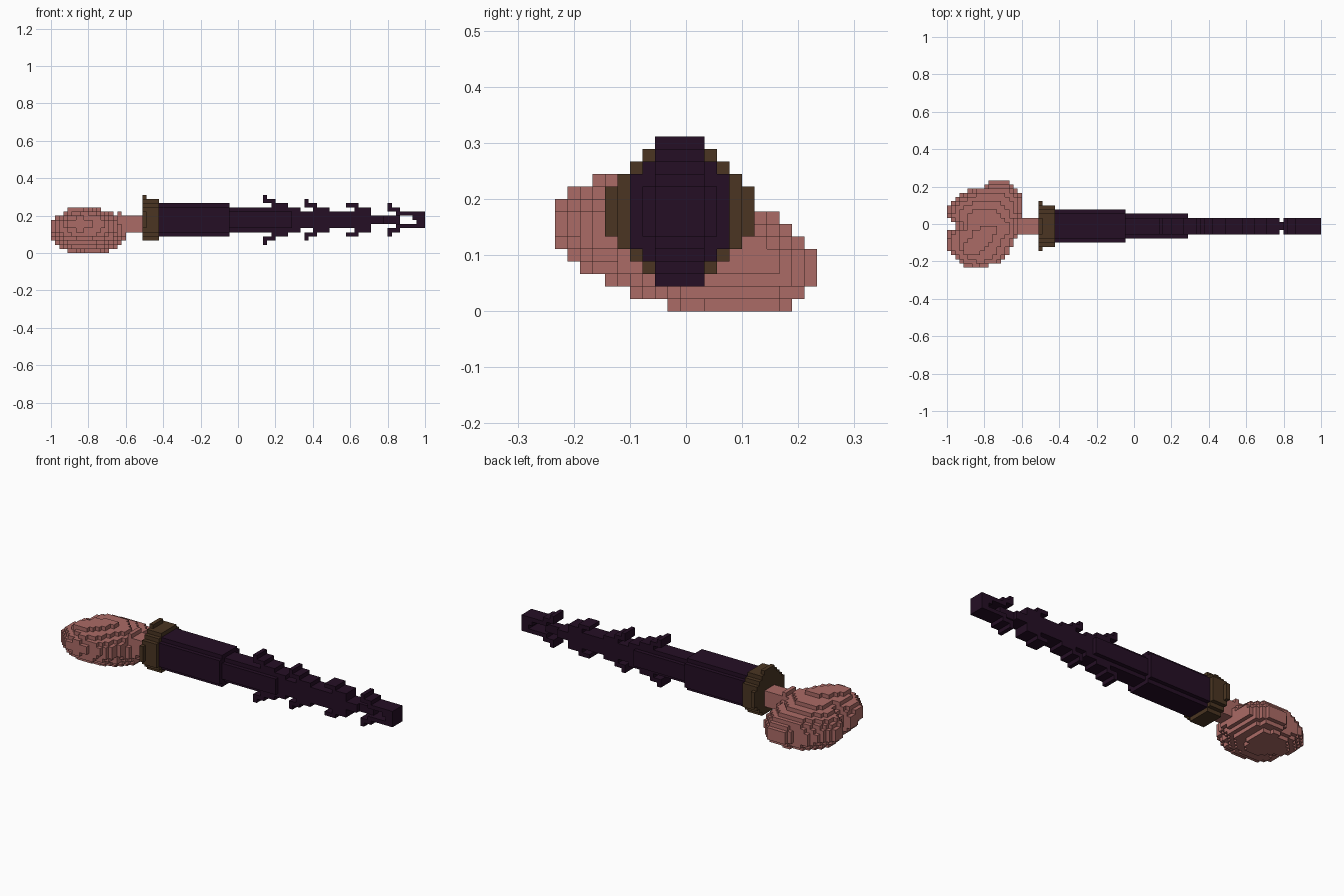
import bpy, bmesh, math

if "Cube" in bpy.data.objects:
    bpy.data.objects.remove(bpy.data.objects["Cube"])

V = 2 / 90  # voxel size


def material(name, col):
    m = bpy.data.materials.new(name)
    m.diffuse_color = (*col, 1)
    m.use_nodes = True
    m.node_tree.nodes["Principled BSDF"].inputs["Base Color"].default_value = m.diffuse_color
    return m


flesh = material("dusty pink", (0.41, 0.147, 0.133))
bronze = material("dark bronze", (0.069, 0.036, 0.016))
dark = material("near black purple", (0.018, 0.0045, 0.018))


def box(x0, x1, y0, y1, z0, z1):
    return {(x, y, z) for x in range(x0, x1) for y in range(y0, y1) for z in range(z0, z1)}


def rod(x0, x1, r, cuts):
    """Round bar on the axis (y 10, z 8); cuts = corner inset of each outer row."""
    cells = set()
    for k in range(r):
        w = r - (cuts[k] if k < len(cuts) else 0)
        for z in (8 - r + k, 7 + r - k):
            cells |= box(x0, x1, 10 - w, 10 + w, z, z + 1)
    return cells


def mirror_z(cells):
    return cells | {(x, y, 15 - z) for x, y, z in cells}


def skin(name, cells, mat):
    """Outer faces of a set of voxels as one mesh."""
    bm = bmesh.new()
    verts = {}

    def vert(p):
        if p not in verts:
            verts[p] = bm.verts.new((-1 + p[0] * V, (p[1] - 10.5) * V, p[2] * V))
        return verts[p]

    for c in sorted(cells):
        for a in range(3):
            for s in (0, 1):
                n = list(c)
                n[a] += 2 * s - 1
                if tuple(n) in cells:
                    continue
                quad = []
                for u, w in ((0, 0), (1, 0), (1, 1), (0, 1)):
                    p = list(c)
                    p[a] += s
                    p[(a + 1) % 3] += u
                    p[(a + 2) % 3] += w
                    quad.append(vert(tuple(p)))
                bm.faces.new(quad if s else quad[::-1])
    me = bpy.data.meshes.new(name)
    bm.to_mesh(me)
    bm.free()
    me.materials.append(mat)
    ob = bpy.data.objects.new(name, me)
    bpy.context.collection.objects.link(ob)


# Two-lobed tilted pommel: plan outline per row of y, thickness from an ellipse
rows = [(4, 10), (3, 13), (2, 14), (1, 15), (0, 15), (0, 16), (0, 16), (0, 17), (0, 18),
        (2, 18), (2, 18), (1, 18), (0, 18), (0, 18), (0, 18), (1, 18), (2, 18), (3, 18),
        (5, 17), (9, 16), (10, 15)]
pommel = set()
for j, (x0, x1) in enumerate(rows):
    thick = 5.2 * math.sqrt(1 - ((j - 10) / 10.6) ** 2)
    mid = 7 - 0.175 * j
    for i in range(x0, x1):
        t = (2 * i + 1 - x0 - x1) / (x1 - x0)
        h = max(0.8, thick * math.sqrt(1 - t * t))
        lo, hi = max(0, round(mid - h)), min(11, round(mid + h))
        pommel |= box(i, i + 1, j, j + 1, lo, hi)
pommel |= box(4, 8, 3, 6, 8, 11)       # raised bump on the higher lobe
pommel |= box(16, 17, 8, 12, 5, 10)    # collar at the neck
pommel |= box(16, 22, 8, 12, 5, 9)     # neck
skin("pommel", pommel, flesh)

# Guard ring with small tabs on its rear edge
guard = rod(22, 26, 5, (2, 1))
guard |= box(22, 23, 4, 16, 6, 10) | box(22, 23, 8, 12, 8, 14)
skin("guard_ring", guard, bronze)

# Stepped shaft
shaft = rod(26, 43, 4, (1,)) | rod(43, 58, 3, (1,))
shaft |= box(58, 60, 8, 12, 5, 11) | box(60, 77, 8, 12, 6, 10)
shaft |= box(77, 80, 8, 12, 7, 9) | box(80, 84, 9, 11, 7, 9)

# Paired swept-back barbs, each a small staircase
barbs = set()
for x, z, length in ((51, 11, 4), (61, 10, 4), (71, 10, 4), (81, 9, 7)):
    tall = 1 if x == 71 else 2
    barbs |= box(x, x + 1, 8, 12, z + 1, z + 1 + tall)
    barbs |= box(x, x + 3, 8, 12, z + 1, z + 2)
    barbs |= box(x + 2, x + 2 + length, 8, 12, z, z + 1)

# Forked tip closed by a small block
shaft |= mirror_z(barbs) | box(88, 90, 8, 12, 7, 9) | box(87, 89, 8, 12, 8, 10)
skin("barbed_shaft", shaft, dark)
